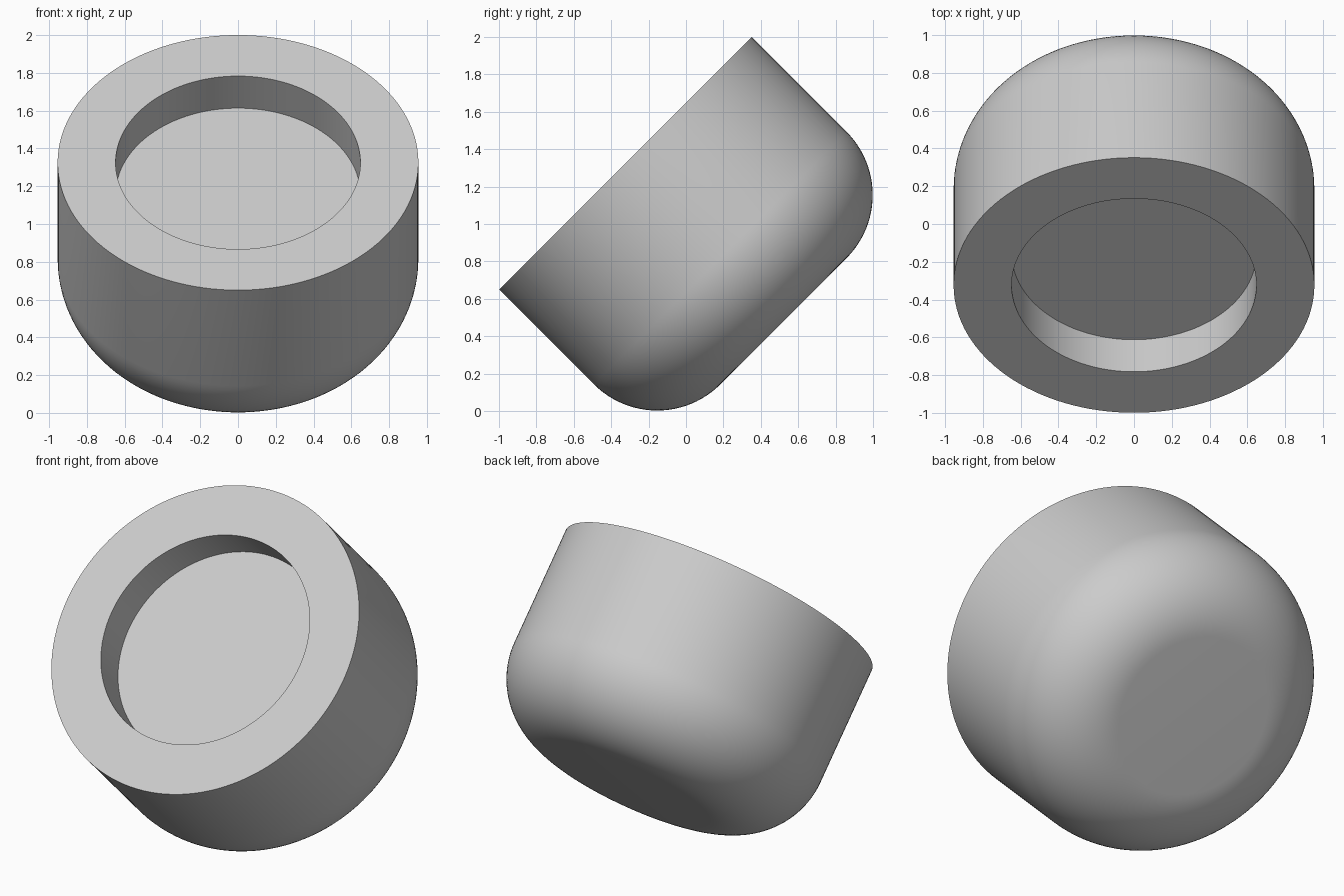
import bpy, bmesh, math
from mathutils import Matrix, Vector

cube = bpy.data.objects.get("Cube")
if cube:
    bpy.data.objects.remove(cube, do_unlink=True)

RADIUS, HEIGHT, FILLET = 0.955, 1.195, 0.478
HOLE_RADIUS, HOLE_DEPTH = 0.648, 0.24
SEGMENTS, FILLET_STEPS = 128, 24

# One flat grey
grey = bpy.data.materials.new("light_grey")
grey.use_nodes = True
colour = (0.6, 0.6, 0.6, 1)
grey.diffuse_color = colour
grey.node_tree.nodes["Principled BSDF"].inputs["Base Color"].default_value = colour

# Profile (radius, height): recess floor, recess wall, rim, outer wall, rounded base
profile = [(0, -HOLE_DEPTH), (HOLE_RADIUS, -HOLE_DEPTH), (HOLE_RADIUS, 0), (RADIUS, 0)]
for i in range(FILLET_STEPS + 1):
    a = math.pi / 2 * i / FILLET_STEPS
    profile.append((RADIUS - FILLET + FILLET * math.cos(a),
                    -HEIGHT + FILLET - FILLET * math.sin(a)))
profile.append((0, -HEIGHT))

# Turn the profile around the axis
bm = bmesh.new()
verts = [bm.verts.new((r, 0, z)) for r, z in profile]
edges = [bm.edges.new(pair) for pair in zip(verts, verts[1:])]
bmesh.ops.spin(bm, geom=verts + edges, cent=(0, 0, 0), axis=(0, 0, 1),
               angle=2 * math.pi, steps=SEGMENTS, use_duplicate=False)
bmesh.ops.remove_doubles(bm, verts=bm.verts, dist=0.0005)
bmesh.ops.recalc_face_normals(bm, faces=bm.faces)

# Lean the open end forward
rim_centre = Vector((0, -0.324, 1.325))
bm.transform(Matrix.Translation(rim_centre) @ Matrix.Rotation(math.pi / 4, 4, 'X'))

mesh = bpy.data.meshes.new("tilted_cup")
bm.to_mesh(mesh)
bm.free()
mesh.materials.append(grey)
cup = bpy.data.objects.new("tilted_cup", mesh)
bpy.context.collection.objects.link(cup)

# Smooth walls with sharp rim and recess edges
bpy.ops.object.select_all(action='DESELECT')
cup.select_set(True)
bpy.context.view_layer.objects.active = cup
bpy.ops.object.shade_smooth_by_angle(angle=math.radians(30))
